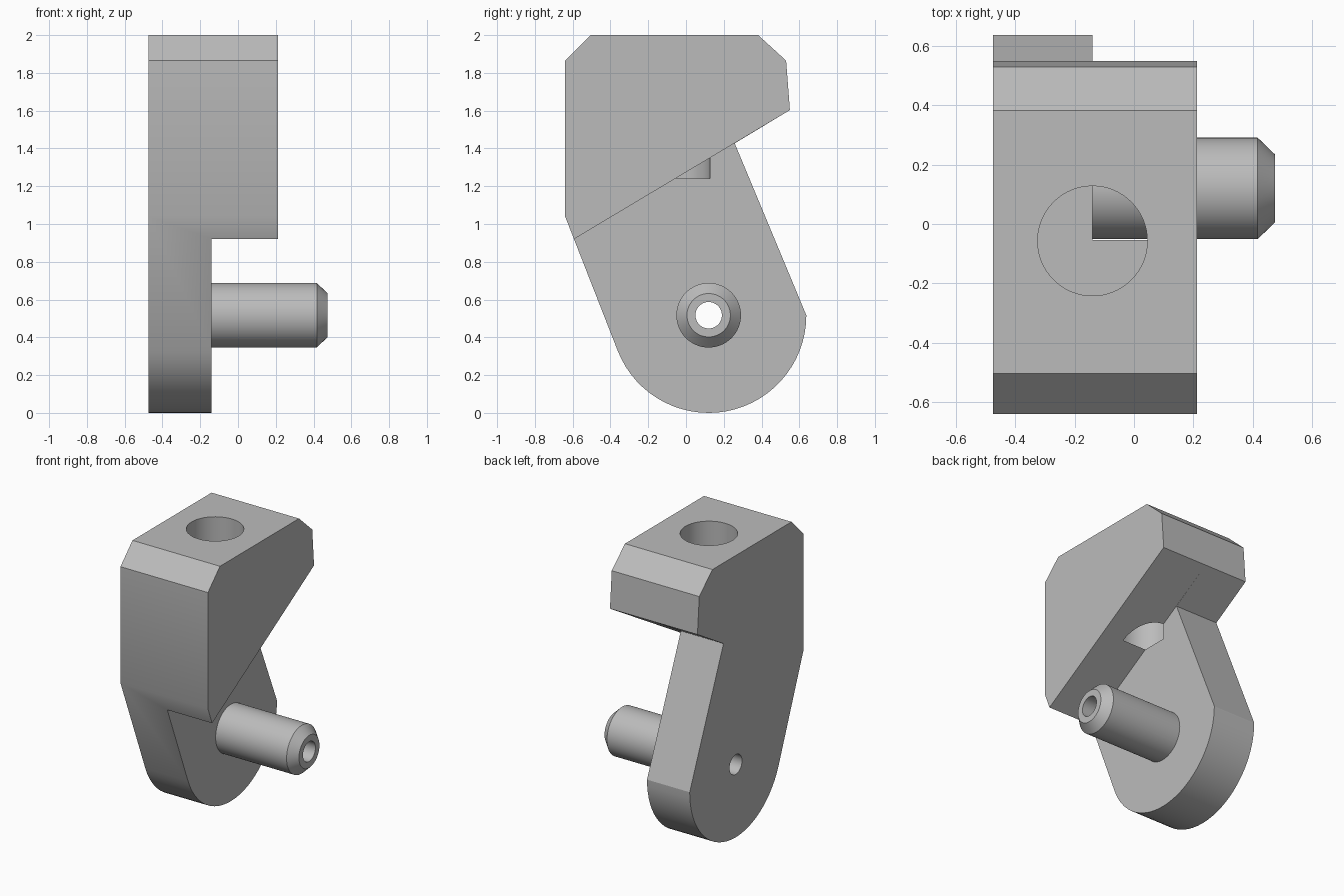
import bpy, bmesh, math
from mathutils import Matrix, Vector

cube = bpy.data.objects.get("Cube")
if cube:
    bpy.data.objects.remove(cube, do_unlink=True)

# Single grey material
grey = bpy.data.materials.new("plain grey")
grey.use_nodes = True
grey.diffuse_color = (0.5, 0.5, 0.5, 1)
grey.node_tree.nodes["Principled BSDF"].inputs["Base Color"].default_value = (0.5, 0.5, 0.5, 1)


def finish(name, bm):
    bmesh.ops.recalc_face_normals(bm, faces=bm.faces)
    mesh = bpy.data.meshes.new(name)
    bm.to_mesh(mesh)
    bm.free()
    mesh.materials.append(grey)
    obj = bpy.data.objects.new(name, mesh)
    bpy.context.collection.objects.link(obj)
    return obj


def extrude_profile(name, points, x0, x1):
    """Extrude a (y, z) outline along x."""
    bm = bmesh.new()
    face = bm.faces.new([bm.verts.new((x0, y, z)) for y, z in points])
    moved = bmesh.ops.extrude_face_region(bm, geom=[face])["geom"]
    verts = [v for v in moved if isinstance(v, bmesh.types.BMVert)]
    bmesh.ops.translate(bm, verts=verts, vec=(x1 - x0, 0, 0))
    return finish(name, bm)


def turned(name, stations, centre, axis, sides=64):
    """Stack circular rings given as (offset along axis, radius)."""
    bm = bmesh.new()
    turn = Vector((0, 0, 1)).rotation_difference(Vector(axis)).to_matrix().to_4x4()
    place = Matrix.Translation(centre) @ turn
    rings = []
    for offset, radius in stations:
        rings.append([bm.verts.new(place @ Vector((
            radius * math.cos(math.tau * i / sides),
            radius * math.sin(math.tau * i / sides), offset))) for i in range(sides)])
    for low, high in zip(rings, rings[1:]):
        for i in range(sides):
            j = (i + 1) % sides
            bm.faces.new((low[i], low[j], high[j], high[i]))
    bm.faces.new(rings[0][::-1])
    bm.faces.new(rings[-1])
    return finish(name, bm)


def combine(target, tool, operation):
    mod = target.modifiers.new(tool.name, "BOOLEAN")
    mod.operation = operation
    mod.solver = "EXACT"
    mod.object = tool
    bpy.context.view_layer.objects.active = target
    bpy.ops.object.modifier_apply(modifier=mod.name)
    bpy.data.objects.remove(tool, do_unlink=True)


LEFT, STEP, RIGHT = -0.475, -0.14, 0.212
PIN_Y, PIN_Z, ROUND = 0.12, 0.517, 0.517

# Bracket outline: chamfered head, slanted arm, rounded foot
arc = [(PIN_Y + ROUND * math.cos(math.radians(-a)), PIN_Z + ROUND * math.sin(math.radians(-a)))
       for a in [158.5 * i / 30 for i in range(31)]]
outline = [(-0.64, 1.04), (-0.64, 1.865), (-0.505, 2), (0.382, 2),
           (0.53, 1.865), (0.55, 1.603), (0.258, 1.427)] + arc
bracket = extrude_profile("bracket", outline, LEFT, RIGHT)

# Relief below the slanted underside of the head
slope = (1.603 - 0.92) / (0.55 + 0.593)
line = [(y, 0.92 + slope * (y + 0.593)) for y in (-1, 1)]
relief = extrude_profile("relief_cutter", line + [(1, -0.5), (-1, -0.5)], STEP, 0.6)
combine(bracket, relief, "DIFFERENCE")

# Flat-bottomed socket in the top
socket = turned("socket_cutter", [(1.242, 0.185), (2.2, 0.185)], (STEP, -0.057, 0), (0, 0, 1))
combine(bracket, socket, "DIFFERENCE")

# Chamfered pin with a bore through pin and arm
pin = turned("pin", [(-0.25, 0.171), (0.417, 0.171), (0.475, 0.115)], (0, PIN_Y, PIN_Z), (1, 0, 0))
combine(bracket, pin, "UNION")
bore = turned("bore_cutter", [(-0.7, 0.07), (0.7, 0.07)], (0, PIN_Y, PIN_Z), (1, 0, 0))
combine(bracket, bore, "DIFFERENCE")

bpy.ops.object.select_all(action="DESELECT")
bracket.select_set(True)
bpy.context.view_layer.objects.active = bracket
bpy.ops.object.shade_smooth_by_angle(angle=math.radians(23))
